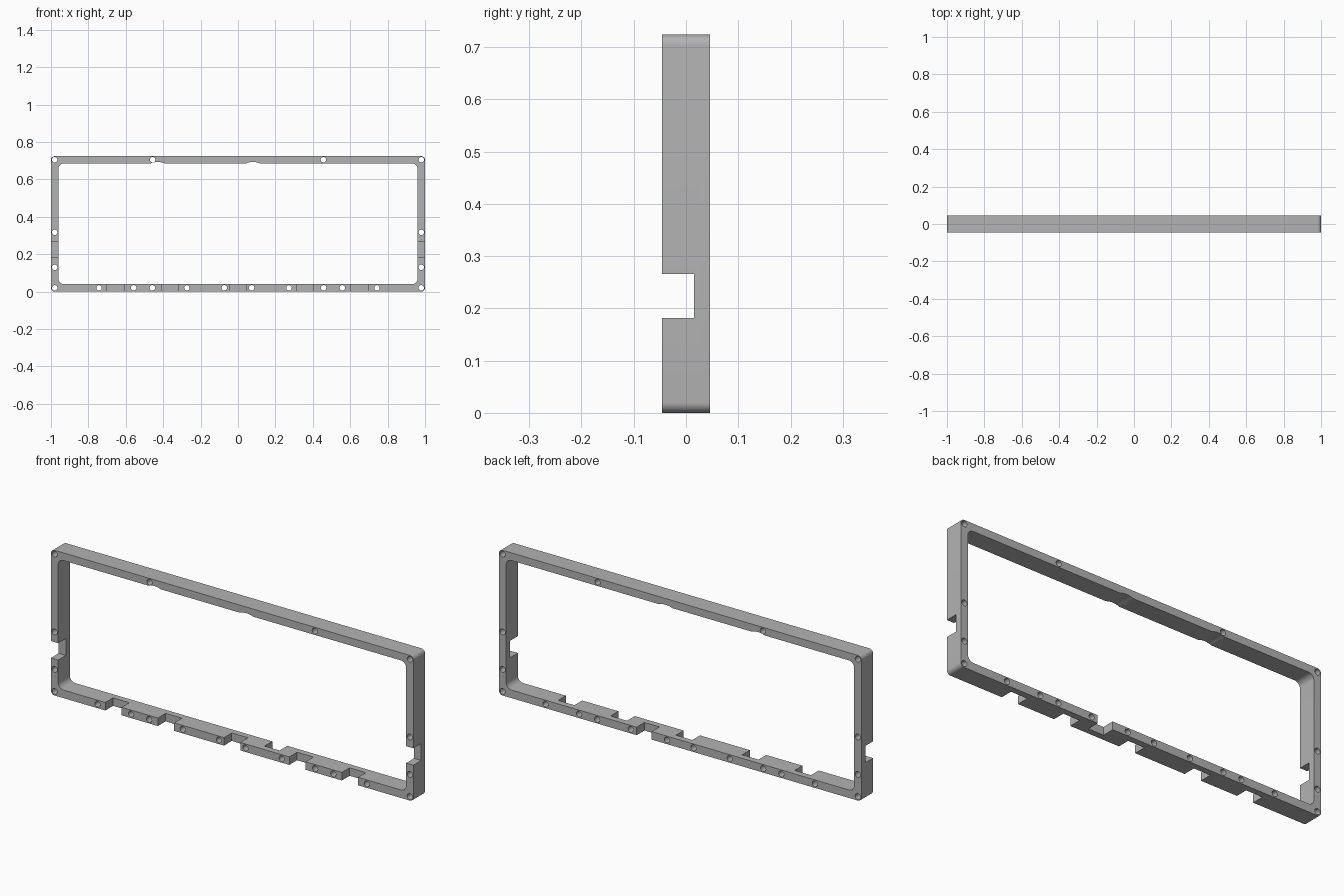
import bpy, bmesh, math
from mathutils import Matrix

if "Cube" in bpy.data.objects:
    bpy.data.objects.remove(bpy.data.objects["Cube"], do_unlink=True)

H = 0.724            # frame height
Y0, Y1 = -0.046, 0.046

grey = bpy.data.materials.new("mid_grey")
grey.use_nodes = True
grey.diffuse_color = (0.45, 0.45, 0.45, 1)
grey.node_tree.nodes["Principled BSDF"].inputs["Base Color"].default_value = (0.45, 0.45, 0.45, 1)


def make_object(name, bm):
    mesh = bpy.data.meshes.new(name)
    bmesh.ops.recalc_face_normals(bm, faces=bm.faces)
    bm.to_mesh(mesh)
    bm.free()
    obj = bpy.data.objects.new(name, mesh)
    bpy.context.collection.objects.link(obj)
    obj.data.materials.append(grey)
    return obj


def rounded_rect(x0, x1, z0, z1, r, steps=8):
    corners = [(x1 - r, z1 - r), (x0 + r, z1 - r), (x0 + r, z0 + r), (x1 - r, z0 + r)]
    pts = []
    for i, (cx, cz) in enumerate(corners):
        for s in range(steps + 1):
            a = (i + s / steps) * math.pi / 2
            pts.append((cx + r * math.cos(a), cz + r * math.sin(a)))
    return pts


def add_box(bm, x0, x1, y0, y1, z0, z1):
    m = Matrix.Translation(((x0 + x1) / 2, (y0 + y1) / 2, (z0 + z1) / 2)) \
        @ Matrix.Diagonal((x1 - x0, y1 - y0, z1 - z0, 1))
    bmesh.ops.create_cube(bm, size=1, matrix=m)


def add_cylinder(bm, x, z, r, sides):
    m = Matrix.Translation((x, 0, z)) @ Matrix.Rotation(math.pi / 2, 4, 'X')
    bmesh.ops.create_cone(bm, cap_ends=True, segments=sides, radius1=r, radius2=r,
                          depth=0.2, matrix=m)


def cut(target, name, bm):
    cutter = make_object(name, bm)
    mod = target.modifiers.new(name, 'BOOLEAN')
    mod.operation = 'DIFFERENCE'
    mod.solver = 'EXACT'
    mod.object = cutter
    bpy.context.view_layer.objects.active = target
    bpy.ops.object.modifier_apply(modifier=name)
    bpy.data.objects.remove(cutter, do_unlink=True)


# Rounded rectangular frame: outer and inner loops bridged front, back and sides
bm = bmesh.new()
outer = rounded_rect(-1, 1, 0, H, 0.02)
inner = rounded_rect(-0.96, 0.96, 0.04, 0.686, 0.03)
rings = [[bm.verts.new((x, y, z)) for x, z in loop]
         for loop, y in ((outer, Y0), (outer, Y1), (inner, Y1), (inner, Y0))]
n = len(outer)
for k in range(4):
    a, b = rings[k], rings[(k + 1) % 4]
    for i in range(n):
        j = (i + 1) % n
        bm.faces.new((a[i], a[j], b[j], b[i]))
frame = make_object("frame", bm)

# Front notches in the bottom rail and the two posts, one back notch
bm = bmesh.new()
for x in (-0.655, -0.365, 0, 0.36, 0.65):
    add_box(bm, x - 0.045, x + 0.045, -0.1, 0.015, -0.1, 0.1)
for x in (-1, 1):
    add_box(bm, x - 0.1, x + 0.1, -0.1, 0.015, 0.182, 0.266)
add_box(bm, 0.157, 0.24, -0.015, 0.1, -0.1, 0.1)
cut(frame, "notch_cutter", bm)

# Shallow scallops under the top rail
bm = bmesh.new()
for x in (-0.43, 0.08):
    add_cylinder(bm, x, 0.593, 0.1, 96)
cut(frame, "scallop_cutter", bm)

# Screw holes through the rails and posts
bm = bmesh.new()
for side in (-1, 1):
    for z in (0.02, 0.13, 0.317, 0.705):
        add_cylinder(bm, side * 0.98, z, 0.0145, 24)
    for x in (0.073, 0.273, 0.458, 0.558, 0.743):
        add_cylinder(bm, side * x, 0.02, 0.0145, 24)
    add_cylinder(bm, side * 0.456, 0.705, 0.0145, 24)
cut(frame, "hole_cutter", bm)

# Smooth the rounded corners and hole walls, keep edges crisp
for o in bpy.context.selected_objects:
    o.select_set(False)
frame.select_set(True)
bpy.context.view_layer.objects.active = frame
bpy.ops.object.shade_smooth_by_angle(angle=math.radians(30))
